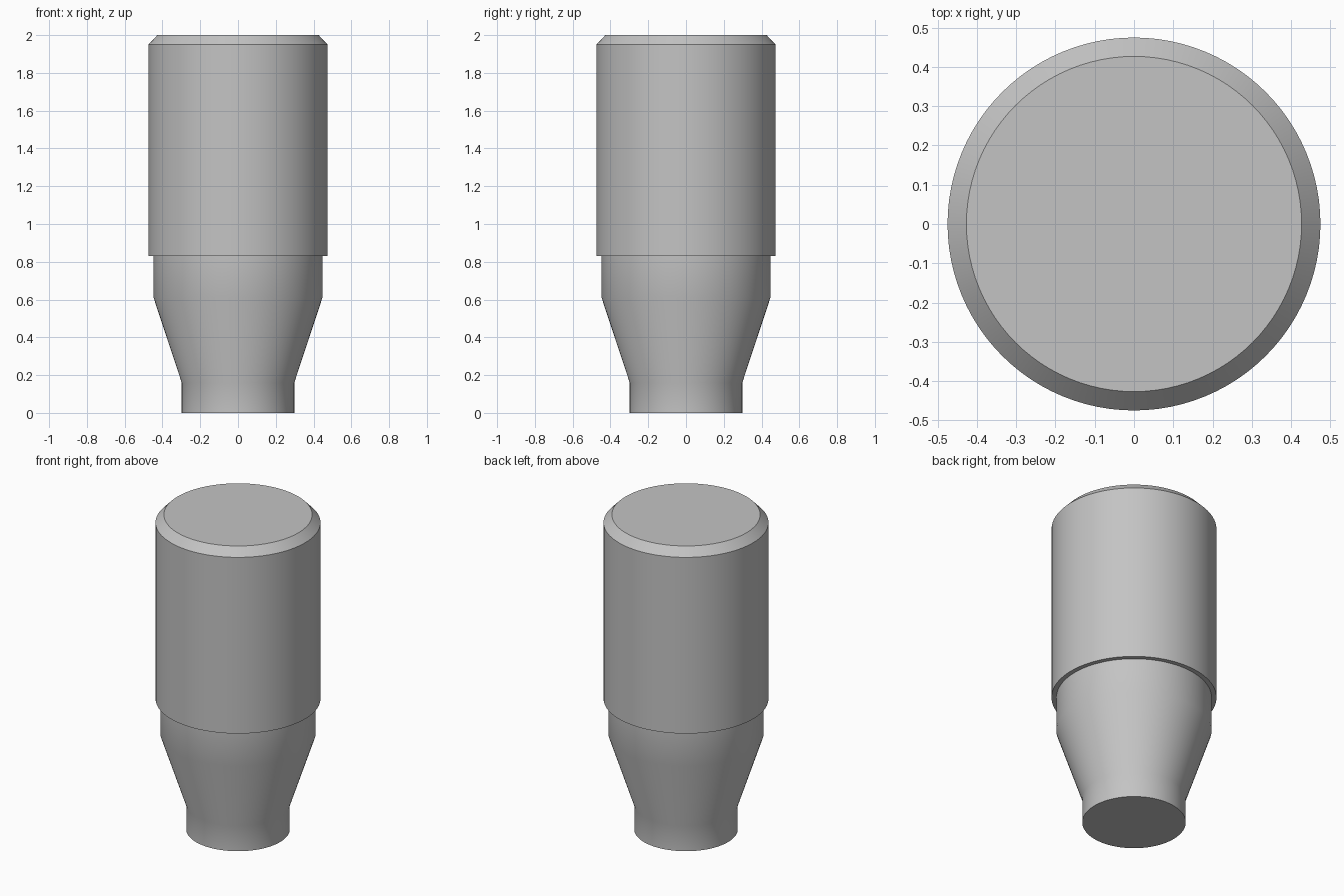
import bpy, bmesh, math

cube = bpy.data.objects.get("Cube")
if cube:
    bpy.data.objects.remove(cube, do_unlink=True)

SIDES = 96

grey = bpy.data.materials.new("plain grey")
grey.use_nodes = True
colour = (0.55, 0.55, 0.55, 1)
grey.diffuse_color = colour
grey.node_tree.nodes["Principled BSDF"].inputs["Base Color"].default_value = colour


def turned_part(name, profile):
    """Closed solid of revolution from (radius, height) points, bottom to top."""
    bm = bmesh.new()
    rings = []
    for r, z in profile:
        angles = [math.tau * i / SIDES for i in range(SIDES)]
        rings.append([bm.verts.new((r * math.cos(a), r * math.sin(a), z)) for a in angles])
    for low, high in zip(rings, rings[1:]):
        for i in range(SIDES):
            j = (i + 1) % SIDES
            bm.faces.new((low[i], low[j], high[j], high[i]))
    bm.faces.new(reversed(rings[0]))
    bm.faces.new(rings[-1])
    mesh = bpy.data.meshes.new(name)
    bm.to_mesh(mesh)
    bm.free()
    mesh.materials.append(grey)
    obj = bpy.data.objects.new(name, mesh)
    bpy.context.collection.objects.link(obj)
    bpy.ops.object.select_all(action="DESELECT")
    obj.select_set(True)
    bpy.context.view_layer.objects.active = obj
    bpy.ops.object.shade_smooth_by_angle(angle=math.radians(30))
    return obj


# Tapered neck, reaching slightly into the sleeve
turned_part("tapered_neck", [(0.298, 0), (0.298, 0.16), (0.447, 0.61), (0.447, 0.85)])

# Wide cylinder with a chamfered top
turned_part("main_cylinder", [(0.475, 0.83), (0.475, 1.95), (0.427, 2.0)])
